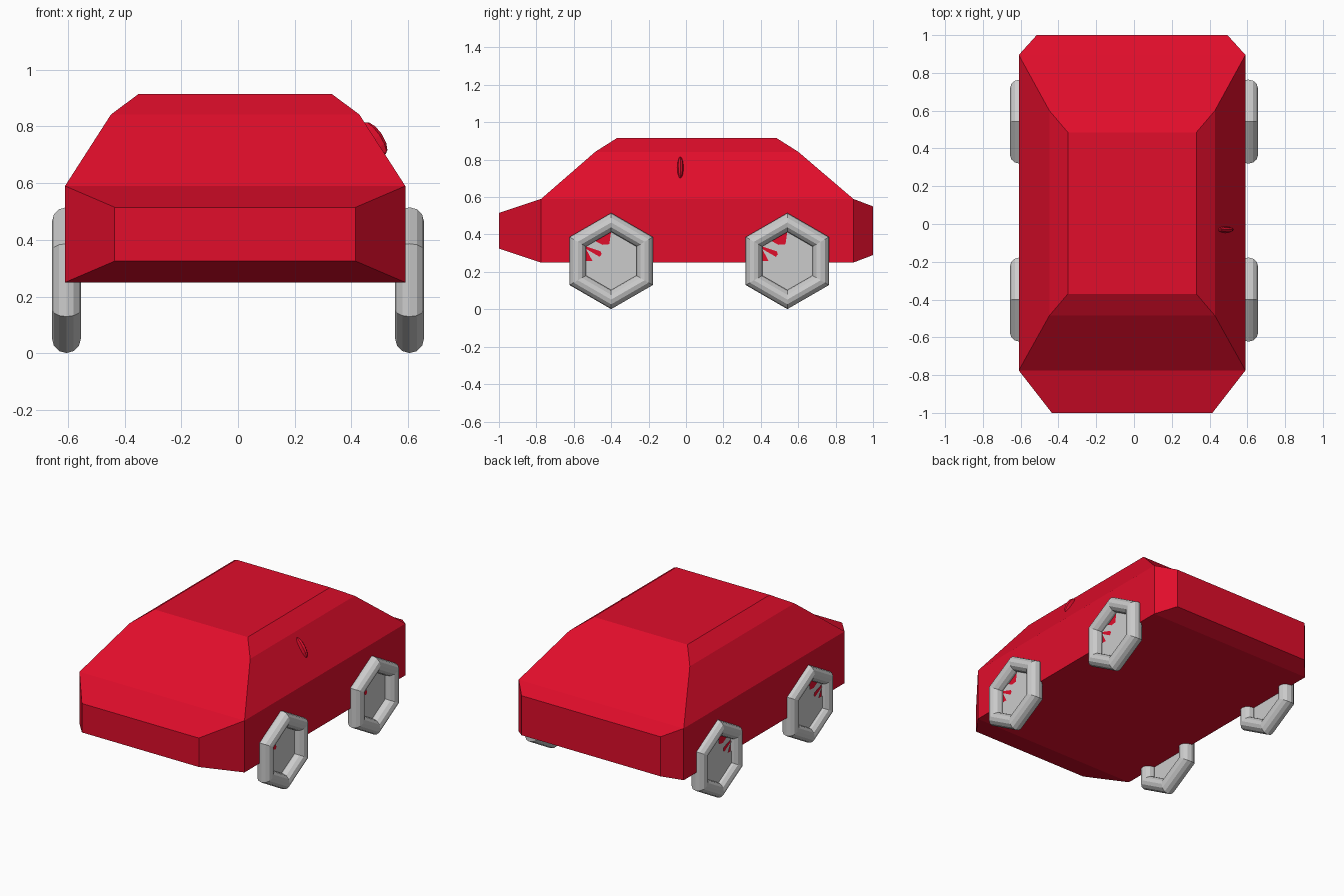
import bpy, bmesh
from math import radians, pi, atan2
from mathutils import Matrix

if "Cube" in bpy.data.objects:
    bpy.data.objects.remove(bpy.data.objects["Cube"])

red = bpy.data.materials.new("red_paint")
red.diffuse_color = (0.75, 0.004, 0.024, 1)
red.use_nodes = True
red.node_tree.nodes["Principled BSDF"].inputs["Base Color"].default_value = red.diffuse_color


def make_object(name, bm, mat=None):
    bmesh.ops.recalc_face_normals(bm, faces=bm.faces)
    mesh = bpy.data.meshes.new(name)
    bm.to_mesh(mesh)
    bm.free()
    obj = bpy.data.objects.new(name, mesh)
    bpy.context.collection.objects.link(obj)
    if mat:
        mesh.materials.append(mat)
    return obj


# Body: stacked rectangular rings, then tapered nose and tail
CX = -0.01
bm = bmesh.new()


def ring(hx, y0, y1, z):
    return [bm.verts.new((CX + sx * hx, y, z))
            for sx, y in ((-1, y0), (1, y0), (1, y1), (-1, y1))]


levels = [ring(0.60, -0.775, 0.895, 0.25), ring(0.60, -0.775, 0.895, 0.59),
          ring(0.438, -0.485, 0.60, 0.842), ring(0.34, -0.37, 0.485, 0.915)]
bm.faces.new(levels[0])
bm.faces.new(levels[-1])
for i, (a, b) in enumerate(zip(levels, levels[1:])):
    for k in range(4):
        n = (k + 1) % 4
        quad = [a[k], a[n], b[n], b[k]]
        if i == 0 and k in (0, 2):
            # the lower front and back walls are extruded outward
            y, hx, z0, z1 = (-1, 0.425, 0.325, 0.515) if k == 0 else (1, 0.505, 0.29, 0.55)
            s = 1 if k == 0 else -1
            end = [bm.verts.new((CX + sx * hx * s, y, z))
                   for sx, z in ((-1, z0), (1, z0), (1, z1), (-1, z1))]
            for j in range(4):
                m = (j + 1) % 4
                bm.faces.new([quad[j], quad[m], end[m], end[j]])
            bm.faces.new(end)
        else:
            bm.faces.new(quad)
make_object("car_body", bm, red)

# Single side mirror on the right, lying along the window slope
bm = bmesh.new()
bmesh.ops.create_uvsphere(bm, u_segments=8, v_segments=6, radius=1)
bm.transform(Matrix.Translation((0.482, -0.03, 0.757))
             @ Matrix.Rotation(-atan2(0.55, 0.83), 4, 'Y')
             @ Matrix.Diagonal((0.03, 0.017, 0.068, 1)))
make_object("side_mirror", bm, red)

# Wheels: hexagonal tyres with a notched hub plate
HUB = [(-.14, .08), (.13, -.01), (-.04, .01), (-.135, .065), (-.10, 0), (-.14, 0),
       (-.14, -.08), (0, -.16), (.14, -.08), (.14, .08), (0, .16),
       (-.01, .09), (-.07, .085), (-.09, .11)]
for side, x in (("left", -0.605), ("right", 0.605)):
    for end, y in (("front", -0.40), ("back", 0.542)):
        bpy.ops.mesh.primitive_torus_add(
            major_segments=6, minor_segments=12, major_radius=0.206, minor_radius=0.051,
            location=(x, y, 0.258), rotation=(0, pi / 2, 0))
        bpy.context.object.name = f"{end}_{side}_tyre"
        bm = bmesh.new()
        bm.faces.new([bm.verts.new((x - 0.01, y + u, 0.258 + v)) for u, v in HUB])
        bmesh.ops.triangulate(bm, faces=bm.faces)
        make_object(f"{end}_{side}_hub", bm)
